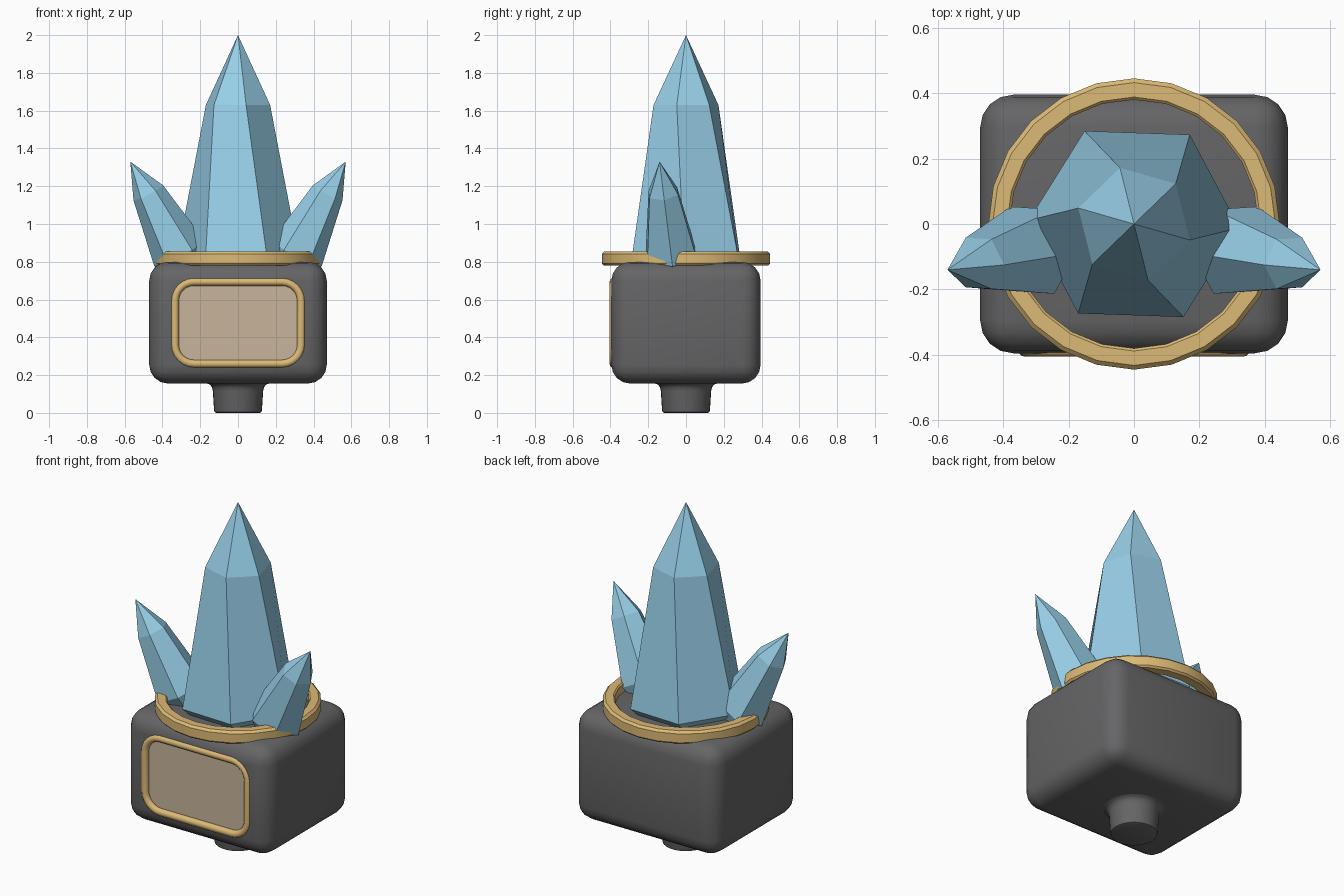
import bpy, bmesh
from math import sin, cos, pi, radians
from mathutils import Vector

if "Cube" in bpy.data.objects:
    bpy.data.objects.remove(bpy.data.objects["Cube"])


def material(name, rgb):
    m = bpy.data.materials.new(name)
    m.diffuse_color = (*rgb, 1)
    m.use_nodes = True
    m.node_tree.nodes["Principled BSDF"].inputs["Base Color"].default_value = m.diffuse_color
    return m


STONE = material("dark_stone", (0.13, 0.13, 0.135))
GOLD = material("gold", (0.72, 0.49, 0.18))
TAN = material("tan", (0.58, 0.46, 0.33))
BLUE = material("crystal_blue", (0.31, 0.62, 0.8))


def add(name, bm, mat, smooth=None):
    bmesh.ops.recalc_face_normals(bm, faces=bm.faces)
    me = bpy.data.meshes.new(name)
    bm.to_mesh(me)
    bm.free()
    ob = bpy.data.objects.new(name, me)
    bpy.context.collection.objects.link(ob)
    if mat:
        me.materials.append(mat)
    if smooth:
        shade(ob, smooth)
    return ob


def shade(ob, angle):
    bpy.ops.object.select_all(action='DESELECT')
    ob.select_set(True)
    bpy.context.view_layer.objects.active = ob
    bpy.ops.object.shade_smooth_by_angle(angle=radians(angle))


def skin(bm, rings, loop=False):
    """Bridge consecutive vertex rings; a ring of one vertex is a tip."""
    pairs = list(zip(rings, rings[1:])) + ([(rings[-1], rings[0])] if loop else [])
    for a, b in pairs:
        n = max(len(a), len(b))
        for i in range(n):
            j = (i + 1) % n
            if len(b) == 1:
                bm.faces.new((a[i], a[j], b[0]))
            else:
                bm.faces.new((a[i], a[j], b[j], b[i]))


def lathe(name, profile, n, mat, loop, smooth):
    bm = bmesh.new()
    rings = [[bm.verts.new((r * cos(2 * pi * i / n), r * sin(2 * pi * i / n), z))
              for i in range(n)] for r, z in profile]
    skin(bm, rings, loop)
    if not loop:
        bm.faces.new(rings[0])
        bm.faces.new(rings[-1])
    return add(name, bm, mat, smooth)


def crystal(name, sections, tip, u, v, sx=1):
    """Six-sided crystal: sections are (centre, radius, twist)."""
    bm = bmesh.new()
    rings = []
    for c, r, twist in sections:
        pts = []
        for i in range(6):
            a = radians(60 * i + twist)
            p = Vector(c) + r * (cos(a) * u + sin(a) * v)
            pts.append(bm.verts.new((p.x * sx, p.y, p.z)))
        rings.append(pts)
    skin(bm, rings + [[bm.verts.new((tip[0] * sx, tip[1], tip[2]))]])
    bm.faces.new(rings[0])
    return add(name, bm, BLUE)


def rounded_rect(hx, hz, r, cz, n=6):
    pts = []
    for k, (sx, sz) in enumerate([(1, 1), (-1, 1), (-1, -1), (1, -1)]):
        for i in range(n + 1):
            a = pi / 2 * (k + i / n)
            pts.append((sx * (hx - r) + r * cos(a), cz + sz * (hz - r) + r * sin(a)))
    return pts


def plate(name, pts, y0, y1, mat):
    bm = bmesh.new()
    rings = [[bm.verts.new((x, y, z)) for x, z in pts] for y in (y0, y1)]
    skin(bm, rings)
    for r in rings:
        bm.faces.new(r)
    return add(name, bm, mat)


# rounded body block
bm = bmesh.new()
bmesh.ops.create_cube(bm, size=1)
for vert in bm.verts:
    vert.co = (vert.co.x * 0.94, vert.co.y * 0.79, vert.co.z * 0.645 + 0.4775)
bmesh.ops.bevel(bm, geom=bm.edges[:], offset=0.1, segments=4, profile=0.5, affect='EDGES')
body = add("body", bm, STONE)

# shallow window recess in the front
WIN_Z = 0.477
cutter = plate("recess_cutter", rounded_rect(0.327, 0.212, 0.09, WIN_Z), -0.5, -0.365, None)
cutter.hide_render = True
cut = body.modifiers.new("recess", 'BOOLEAN')
cut.operation = 'DIFFERENCE'
cut.object = cutter
bpy.context.view_layer.objects.active = body
bpy.ops.object.modifier_apply(modifier="recess")
bpy.data.objects.remove(cutter, do_unlink=True)
shade(body, 35)

# window panel and its gold tube frame
plate("window_panel", rounded_rect(0.317, 0.202, 0.085, WIN_Z), -0.378, -0.35, TAN)
bm = bmesh.new()
outline = rounded_rect(0.334, 0.217, 0.1, WIN_Z)
tube = []
for i, (x, z) in enumerate(outline):
    a = pi / 2 * (i // 7 + (i % 7) / 6)
    tube.append([bm.verts.new((x + 0.021 * cos(t) * cos(a), -0.384 + 0.021 * sin(t),
                               z + 0.021 * cos(t) * sin(a)))
                 for t in [2 * pi * k / 12 for k in range(12)]])
skin(bm, tube, loop=True)
add("window_frame", bm, GOLD, 40)

# stem below the body, flaring where it meets it
lathe("stem", [(0.115, 0), (0.124, 0.004), (0.127, 0.015), (0.133, 0.115), (0.138, 0.137),
               (0.15, 0.15), (0.17, 0.157), (0.17, 0.18)], 32, STONE, False, 40)

# gold collar ring
lathe("collar_ring", [(0.385, 0.78), (0.435, 0.78), (0.445, 0.79), (0.445, 0.842), (0.432, 0.855),
                      (0.388, 0.855), (0.38, 0.847), (0.38, 0.788)], 24, GOLD, True, 30)

# tall twisted centre crystal
X, Y = Vector((1, 0, 0)), Vector((0, 1, 0))
crystal("centre_crystal", [((0, 0, 0.77), 0.25, 0), ((0, 0, 0.84), 0.322, -2),
                           ((0, 0, 1.63), 0.177, -16)], (0, 0, 2), X, Y)

# leaning side crystals, mirrored
low, high, tip = Vector((0.31, -0.08, 0.845)), Vector((0.475, -0.12, 1.165)), (0.57, -0.14, 1.33)
axis = (high - low).normalized()
v = axis.cross(X).normalized()
u = v.cross(axis).normalized()
for name, s in (("right_crystal", 1), ("left_crystal", -1)):
    crystal(name, [(low - axis * 0.07, 0.11, 0), (low, 0.15, 0), (high, 0.088, 0)], tip, u, v, s)
